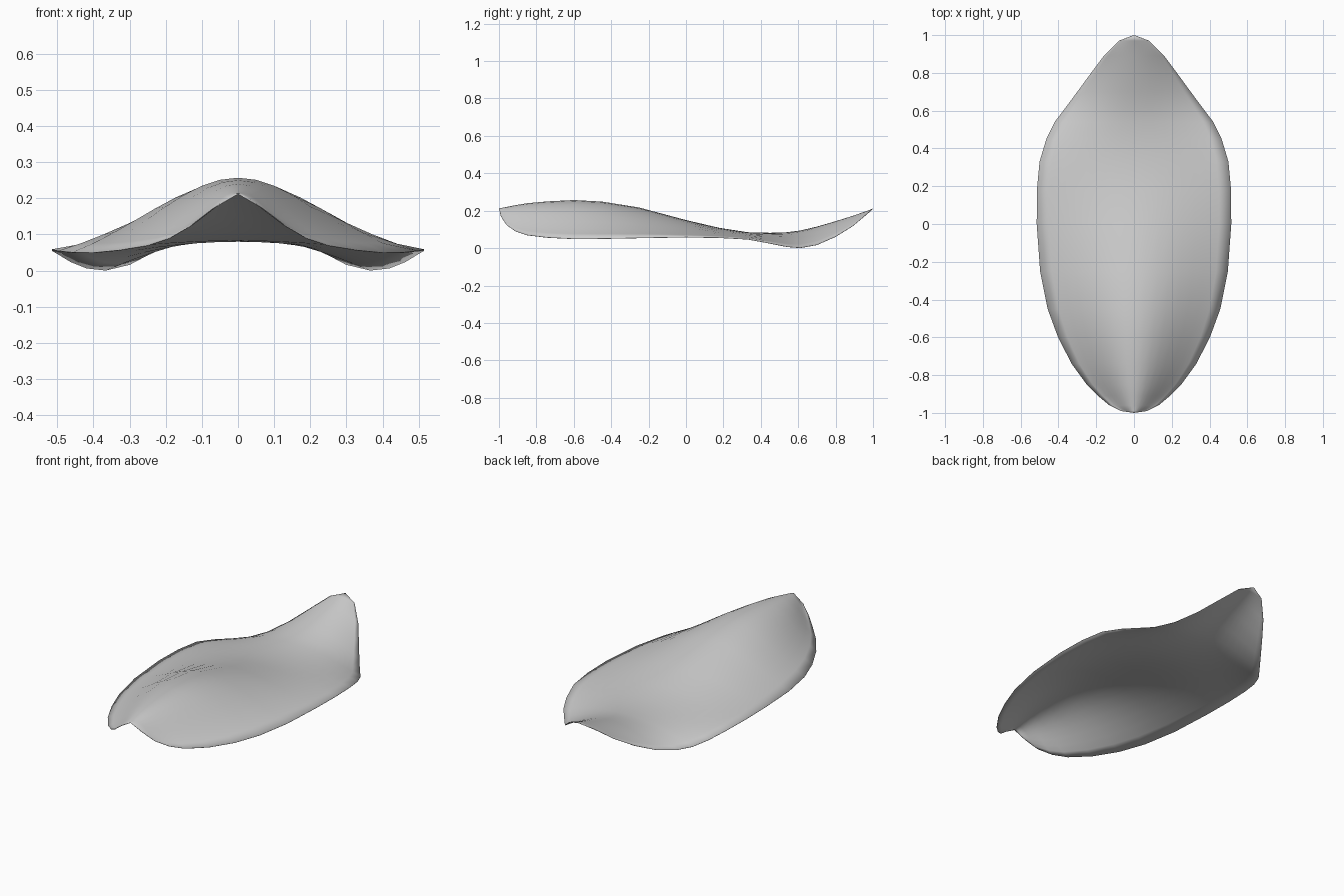
import bpy
import bmesh
import math

cube = bpy.data.objects.get("Cube")
if cube:
    bpy.data.objects.remove(cube, do_unlink=True)

# Stations from front to back: y, half width, rim height, spine height
STATIONS = [
    (-1, 0, .213, .213),
    (-.99, .07, .172, .214),
    (-.96, .13, .125, .22),
    (-.91, .19, .09, .23),
    (-.85, .25, .07, .24),
    (-.74, .33, .057, .25),
    (-.6, .402, .05, .257),
    (-.45, .457, .051, .249),
    (-.25, .497, .055, .217),
    (0, .515, .059, .15),
    (.18, .514, .056, .108),
    (.33, .5, .048, .085),
    (.45, .464, .026, .082),
    (.54, .42, .008, .085),
    (.61, .367, .002, .094),
    (.7, .3, .018, .115),
    (.8, .227, .062, .144),
    (.89, .16, .118, .172),
    (.97, .08, .185, .2),
    (1, 0, .212, .212),
]
COLUMNS = 16


def arch(t, y):
    """Height share across the sheet: bell shaped in front, rounder behind."""
    roundness = .45 + .4 * min(max(y * 2, 0), 1)
    bell = (1 + math.cos(math.pi * t)) / 2
    return roundness * (1 - t * t) + (1 - roundness) * bell


def make_material(name, color):
    mat = bpy.data.materials.new(name)
    mat.use_nodes = True
    mat.diffuse_color = color
    shader = next(n for n in mat.node_tree.nodes if n.type == "BSDF_PRINCIPLED")
    shader.inputs["Base Color"].default_value = color
    return mat


# Curved sheet lofted through the stations
bm = bmesh.new()
rows = []
for y, half, rim, spine in STATIONS:
    row = []
    for i in range(COLUMNS + 1):
        t = 2 * i / COLUMNS - 1
        row.append(bm.verts.new((t * half, y, rim + (spine - rim) * arch(t, y))))
    rows.append(row)
for near, far in zip(rows, rows[1:]):
    for i in range(COLUMNS):
        bm.faces.new((near[i], near[i + 1], far[i + 1], far[i]))

# Close both tips to single points
bmesh.ops.remove_doubles(bm, verts=bm.verts[:], dist=.0001)
for face in bm.faces:
    face.smooth = True

mesh = bpy.data.meshes.new("petal")
bm.to_mesh(mesh)
bm.free()
petal = bpy.data.objects.new("petal", mesh)
bpy.context.collection.objects.link(petal)
mesh.materials.append(make_material("light grey", (.6, .6, .6, 1)))

# Paper-thin body
shell = petal.modifiers.new("thickness", "SOLIDIFY")
shell.thickness = .002
shell.offset = -1

bpy.context.view_layer.objects.active = petal
petal.select_set(True)
bpy.ops.object.shade_smooth_by_angle(angle=math.radians(60))
